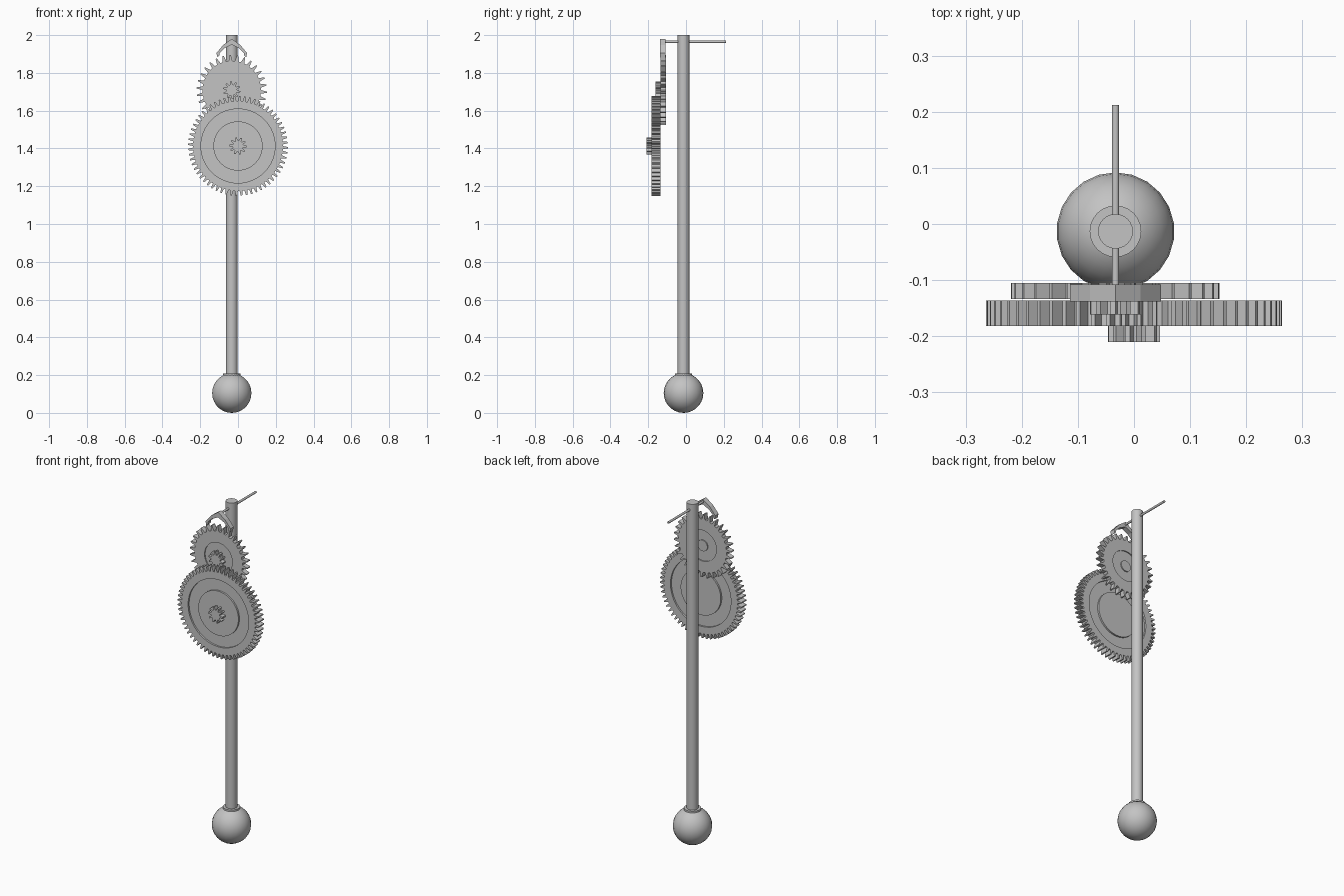
import bpy, bmesh, math

if "Cube" in bpy.data.objects:
    bpy.data.objects.remove(bpy.data.objects["Cube"])

grey = bpy.data.materials.new("plain grey")
grey.diffuse_color = (0.55, 0.55, 0.55, 1)
grey.use_nodes = True
grey.node_tree.nodes["Principled BSDF"].inputs["Base Color"].default_value = grey.diffuse_color

CX, CY = -0.033, -0.013      # pendulum axis
EZ = 1.709                   # escape wheel height


def finish(bm, name, smooth=None):
    bmesh.ops.recalc_face_normals(bm, faces=bm.faces[:])
    me = bpy.data.meshes.new(name)
    bm.to_mesh(me)
    bm.free()
    ob = bpy.data.objects.new(name, me)
    bpy.context.collection.objects.link(ob)
    me.materials.append(grey)
    if smooth:
        bpy.ops.object.select_all(action='DESELECT')
        ob.select_set(True)
        bpy.context.view_layer.objects.active = ob
        bpy.ops.object.shade_smooth_by_angle(angle=math.radians(smooth))
    return ob


def loft(name, rings, smooth=None):
    """Skin a list of equal-length point rings and cap both ends."""
    bm = bmesh.new()
    vs = [[bm.verts.new(p) for p in r] for r in rings]
    n = len(vs[0])
    for a, b in zip(vs, vs[1:]):
        for i in range(n):
            j = (i + 1) % n
            bm.faces.new((a[i], a[j], b[j], b[i]))
    bm.faces.new(vs[0])
    bm.faces.new(vs[-1])
    return finish(bm, name, smooth)


def gear(name, cx, cz, y0, y1, teeth, tooth, grooves=None, depth=0.01, phase=0.0):
    """Toothed wheel about y; tooth = (fraction, radius) points, grooves = (inner, outer)."""
    ang = [(2 * math.pi * (k + f) / teeth + phase, r) for k in range(teeth) for f, r in tooth]

    def ring(y, r=None):
        return [(cx + (r or q) * math.cos(a), y, cz + (r or q) * math.sin(a)) for a, q in ang]
    front, back = [], []
    if grooves:
        a, b = grooves
        front = [ring(y0, a), ring(y0 + depth, a), ring(y0 + depth, b), ring(y0, b)]
        back = [ring(y1, b), ring(y1 - depth, b), ring(y1 - depth, a), ring(y1, a)]
    return loft(name, front + [ring(y0), ring(y1)] + back)


def cylinder(name, p, axis, r, lo, hi, n):
    def ring(t):
        out = []
        for i in range(n):
            a = 2 * math.pi * i / n
            c, s = r * math.cos(a), r * math.sin(a)
            out.append((p[0] + c, p[1] + s, t) if axis == 'z' else (p[0] + c, t, p[1] + s))
        return out
    return loft(name, [ring(lo), ring(hi)], 40)


# pendulum: rod, bob and the collar where they meet
cylinder("pendulum_rod", (CX, CY), 'z', 0.031, 0.15, 2.0, 24)
cylinder("bob_collar", (CX, CY), 'z', 0.046, 0.18, 0.209, 24)
bm = bmesh.new()
bmesh.ops.create_uvsphere(bm, u_segments=22, v_segments=14, radius=0.105)
bmesh.ops.translate(bm, verts=bm.verts[:], vec=(CX, CY, 0.105))
finish(bm, "pendulum_bob", 40)

# pallet axle running front to back
cylinder("pallet_axle", (CX, 1.965), 'y', 0.0065, -0.135, 0.212, 12)

# anchor with two bent arms over the escape wheel
half = [(0.045, 1.948), (0.081, 1.905), (0.076, 1.882), (0.066, 1.892), (0.066, 1.904), (0.040, 1.930)]
prof = [(0, 1.98)] + half + [(0, 1.950)] + [(-u, z) for u, z in reversed(half)]
loft("anchor", [[(CX + u, y, z) for u, z in prof] for y in (-0.138, -0.108)])

# escape wheel with its pinion
gear("escape_wheel", CX, EZ, -0.134, -0.105, 30,
     [(0, 0.155), (0.4, 0.155), (0.62, 0.186), (0.78, 0.186)], (0.032, 0.09), 0.006)
pinion = [(0, 0.029), (0.3, 0.029), (0.5, 0.046), (0.8, 0.046)]
gear("escape_pinion", CX, EZ, -0.161, -0.134, 10, pinion)

# great wheel with its pinion
gear("great_wheel", 0, 1.413, -0.182, -0.136, 60,
     [(0, 0.238), (0.35, 0.238), (0.55, 0.264), (0.8, 0.264)], (0.13, 0.196), 0.01)
gear("great_pinion", 0, 1.413, -0.21, -0.182, 10, pinion, phase=0.15)
